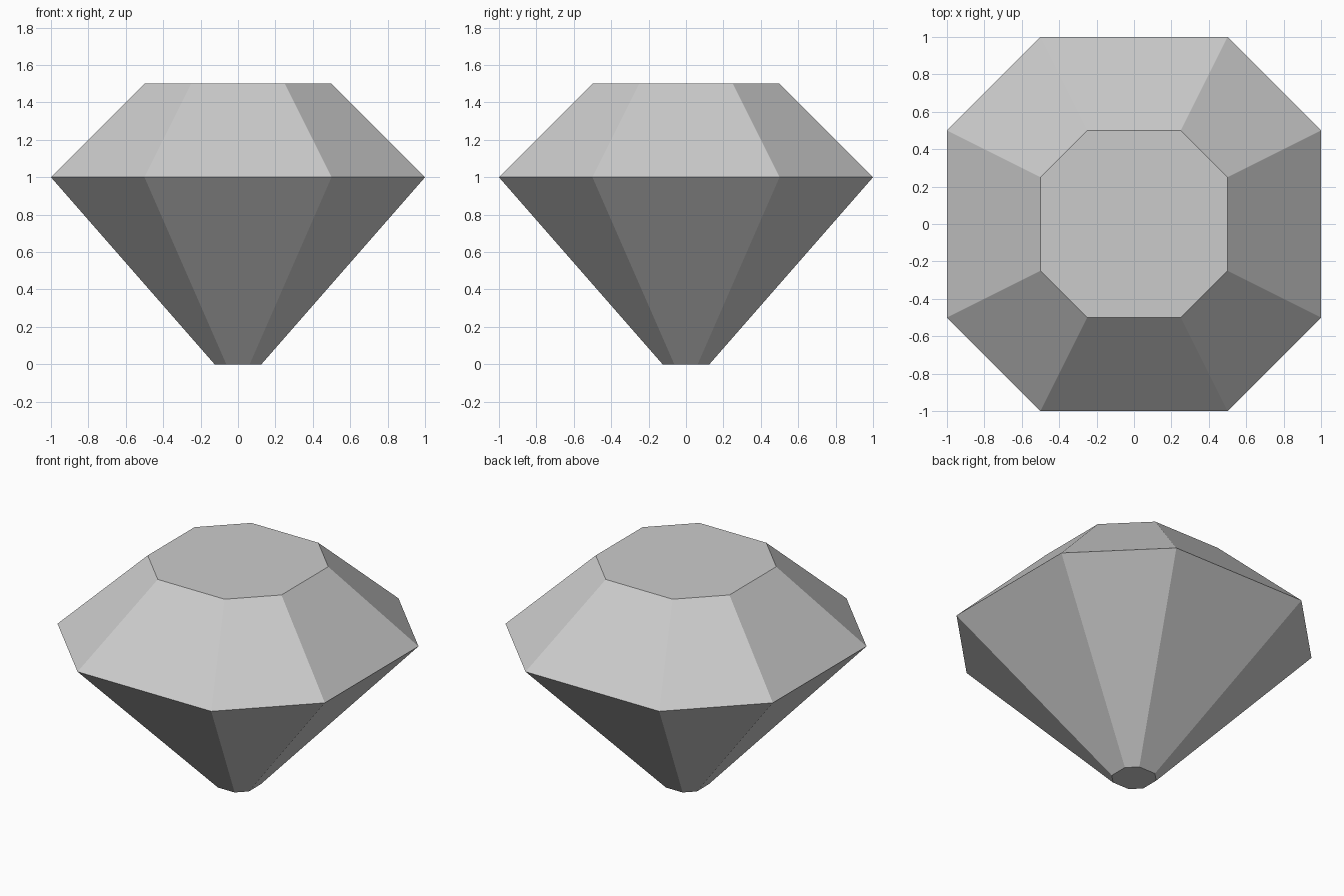
import bpy
import bmesh

cube = bpy.data.objects.get("Cube")
if cube:
    bpy.data.objects.remove(cube, do_unlink=True)

# Single plain grey
GREY = (0.6, 0.6, 0.6, 1.0)
mat = bpy.data.materials.new("plain grey")
mat.use_nodes = True
mat.diffuse_color = GREY
mat.node_tree.nodes["Principled BSDF"].inputs["Base Color"].default_value = GREY


def octagon(bm, r, z):
    """Ring of a square with corners cut at half its half-width."""
    h = r / 2
    ring = [(r, -h), (r, h), (h, r), (-h, r), (-r, h), (-r, -h), (-h, -r), (h, -r)]
    return [bm.verts.new((x, y, z)) for x, y in ring]


# Half-width and height of the tip, girdle and table
PROFILE = [(0.125, 0.0), (1.0, 1.0), (0.5, 1.5)]

bm = bmesh.new()
rings = [octagon(bm, r, z) for r, z in PROFILE]

# Sloping facets of the pavilion and crown
for low, high in zip(rings, rings[1:]):
    for i in range(len(low)):
        j = (i + 1) % len(low)
        bm.faces.new((low[i], low[j], high[j], high[i]))

# Flat tip and table
bm.faces.new(list(reversed(rings[0])))
bm.faces.new(rings[-1])
bmesh.ops.recalc_face_normals(bm, faces=bm.faces)

mesh = bpy.data.meshes.new("cut_gem")
bm.to_mesh(mesh)
bm.free()
mesh.materials.append(mat)
gem = bpy.data.objects.new("cut_gem", mesh)
bpy.context.collection.objects.link(gem)
